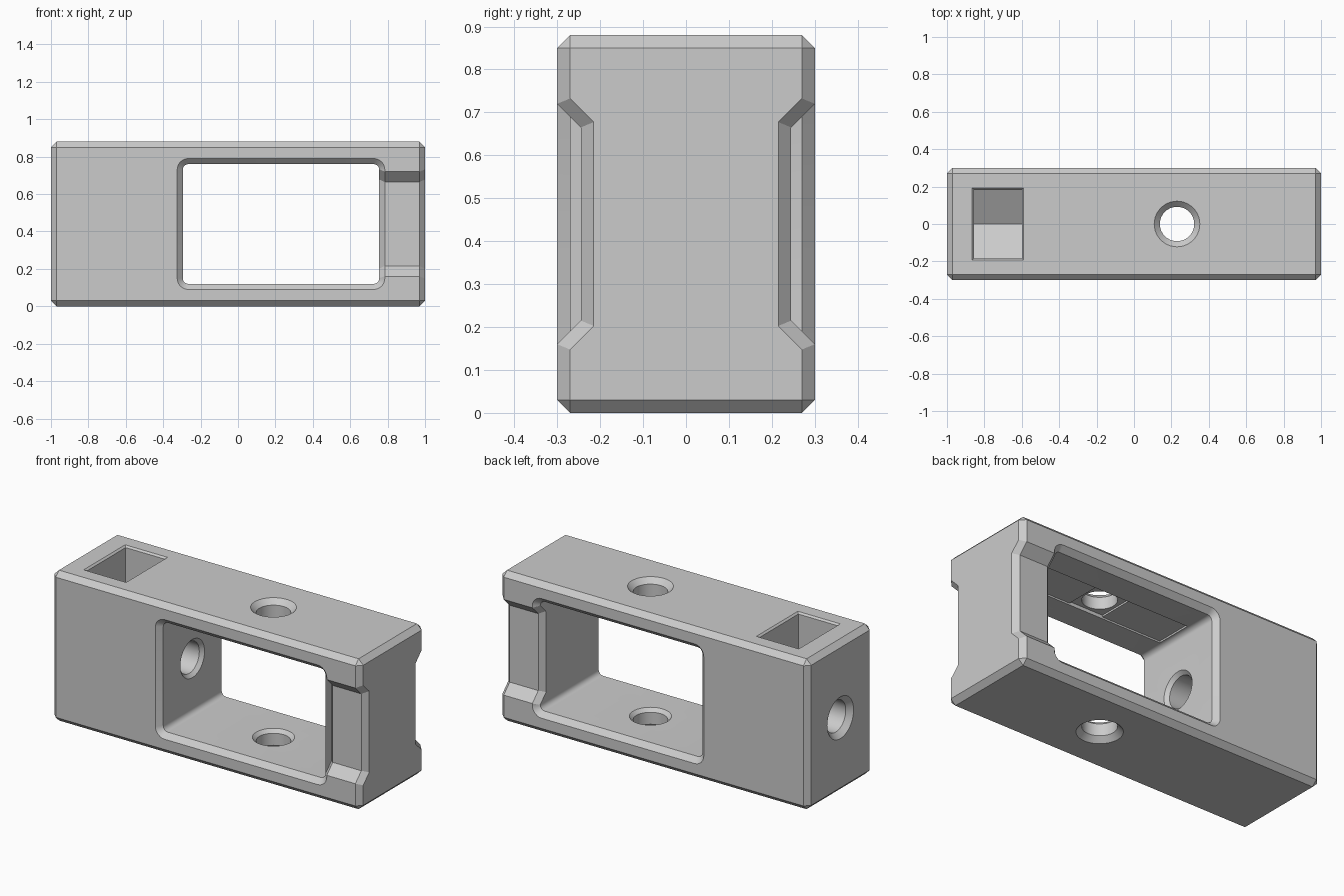
import bpy, bmesh
from math import sin, cos, pi, radians
from mathutils import Vector

if "Cube" in bpy.data.objects:
    bpy.data.objects.remove(bpy.data.objects["Cube"])

HALF_X, HALF_Y, HEIGHT, MID = 1.0, 0.3, 0.88, 0.44
CHAMFER = 0.03
HOLE = 0.092
WIN_X0, WIN_X1, WIN_Z0, WIN_Z1 = -0.295, 0.755, 0.12, 0.76


def loft(name, rings):
    """Closed solid through a list of rings with equal point counts."""
    bm = bmesh.new()
    loops = [[bm.verts.new(p) for p in ring] for ring in rings]
    n = len(loops[0])
    for a, b in zip(loops, loops[1:]):
        for i in range(n):
            j = (i + 1) % n
            bm.faces.new((a[i], a[j], b[j], b[i]))
    bm.faces.new(loops[0][::-1])
    bm.faces.new(loops[-1])
    bmesh.ops.recalc_face_normals(bm, faces=bm.faces)
    mesh = bpy.data.meshes.new(name)
    bm.to_mesh(mesh)
    bm.free()
    obj = bpy.data.objects.new(name, mesh)
    bpy.context.collection.objects.link(obj)
    return obj


def box(name, x0, x1, y, z0, z1):
    return loft(name, [[(x0, -y, z), (x1, -y, z), (x1, y, z), (x0, y, z)]
                       for z in (z0, z1)])


def lathe(name, profile, place, sides=40):
    """Round solid; place(a, b, t) turns circle and axis positions to a point."""
    return loft(name, [[place(r * cos(2 * pi * i / sides), r * sin(2 * pi * i / sides), t)
                        for i in range(sides)] for t, r in profile])


def along_x(name, outline, x0, x1):
    return loft(name, [[(x, y, z) for y, z in outline] for x in (x0, x1)])


def cut(target, cutter):
    mod = target.modifiers.new("cut", "BOOLEAN")
    mod.operation = "DIFFERENCE"
    mod.solver = "EXACT"
    mod.object = cutter
    bpy.context.view_layer.objects.active = target
    bpy.ops.object.modifier_apply(modifier=mod.name)
    bpy.data.objects.remove(cutter)


# Main block
body = box("clamp_body", -HALF_X, HALF_X, HALF_Y, 0, HEIGHT)

# Rounded window through the block
corner = 0.03
window = []
for cx, cz, start in ((WIN_X1 - corner, WIN_Z1 - corner, 0), (WIN_X0 + corner, WIN_Z1 - corner, 90),
                      (WIN_X0 + corner, WIN_Z0 + corner, 180), (WIN_X1 - corner, WIN_Z0 + corner, 270)):
    for k in range(7):
        a = radians(start + 15 * k)
        window.append((cx + corner * cos(a), cz + corner * sin(a)))
cut(body, loft("window_cutter", [[(x, y, z) for x, z in window] for y in (-0.5, 0.5)]))

# Sloped notches on both sides of the end post
for side in (-1, 1):
    notch = [(side * 0.35, 0.77), (side * 0.245, 0.665), (side * 0.245, 0.215), (side * 0.35, 0.11)]
    cut(body, along_x("notch_cutter", notch, 0.6, 1.2))

# Chamfer the outer edges and the window rims
bm = bmesh.new()
bm.from_mesh(body.data)
bmesh.ops.dissolve_limit(bm, angle_limit=0.01, verts=bm.verts, edges=bm.edges)


def near(a, b):
    return abs(a - b) < 0.001


def is_window_wall(face):
    c = face.calc_center_median()
    return (abs(face.normal.y) < 0.01 and WIN_X0 - 0.01 < c.x < WIN_X1 + 0.01
            and WIN_Z0 - 0.01 < c.z < WIN_Z1 + 0.01)


def needs_chamfer(edge):
    if len(edge.link_faces) != 2 or edge.calc_face_angle(0) < 0.02:
        return False
    ends = [v.co for v in edge.verts]
    if all(near(abs(p.x), HALF_X) for p in ends):
        # corners of the end outline, not the notch creases
        return True
    if all(near(abs(p.y), HALF_Y) and (near(p.z, 0) or near(p.z, HEIGHT)) for p in ends):
        return True
    return sum(is_window_wall(f) for f in edge.link_faces) == 1


bm.normal_update()
edges = [e for e in bm.edges if needs_chamfer(e)]
bmesh.ops.bevel(bm, geom=edges, offset=CHAMFER, offset_type="OFFSET", segments=1,
                profile=0.5, affect="EDGES", clamp_overlap=False)
bm.to_mesh(body.data)
bm.free()

# Vertical screw hole, flared at the outside and at the window floor
HOLE_X = 0.23


def upright(a, b, t):
    return (HOLE_X + a, b, t)


def sideways(a, b, t):
    return (t, a, MID + b)


wide = HOLE + CHAMFER
cut(body, lathe("top_hole_cutter", [(0.7, HOLE), (HEIGHT - CHAMFER, HOLE),
                                    (HEIGHT + CHAMFER, wide + CHAMFER)], upright))
cut(body, lathe("bottom_hole_cutter", [(-CHAMFER, wide + CHAMFER), (CHAMFER, HOLE),
                                       (WIN_Z0 - 0.02, HOLE), (WIN_Z0 + 0.02, HOLE + 0.04)], upright))

# Shallow stepped recess in the window ceiling
cut(body, box("ceiling_slot_cutter", WIN_X0 + corner, WIN_X1 - corner, 0.11, 0.7, WIN_Z1 + 0.01))
cut(body, box("ceiling_square_cutter", HOLE_X - 0.11, HOLE_X + 0.11, 0.11, 0.7, WIN_Z1 + 0.02))

# Lengthwise screw hole through the solid end
cut(body, lathe("end_hole_cutter", [(-HALF_X - CHAMFER, wide + CHAMFER), (-HALF_X + CHAMFER, HOLE),
                                    (WIN_X0 - 0.02, HOLE), (WIN_X0 + 0.02, HOLE + 0.04)], sideways))

# Nut pocket with a pointed floor and a fine flared rim
half = 0.182
tip = half / cos(pi / 6)
pocket = [(-half, 1), (-half, MID - tip / 2), (0, MID - tip), (half, MID - tip / 2), (half, 1)]
cut(body, along_x("pocket_cutter", pocket, -0.855, -0.6))
rim = [[(x, y, z) for x, y in ((-0.855 - g, -half - g), (-0.6 + g, -half - g),
                               (-0.6 + g, half + g), (-0.855 - g, half + g))]
       for g, z in ((0, HEIGHT - 0.01), (0.02, HEIGHT + 0.01))]
cut(body, loft("pocket_rim_cutter", rim))

# Single grey material
grey = bpy.data.materials.new("light_grey")
grey.use_nodes = True
colour = (0.6, 0.6, 0.6, 1)
grey.diffuse_color = colour
grey.node_tree.nodes["Principled BSDF"].inputs["Base Color"].default_value = colour
body.data.materials.clear()
body.data.materials.append(grey)

# Smooth curves, crisp edges
bpy.ops.object.select_all(action="DESELECT")
body.select_set(True)
bpy.context.view_layer.objects.active = body
bpy.ops.object.shade_smooth_by_angle(angle=radians(25))
